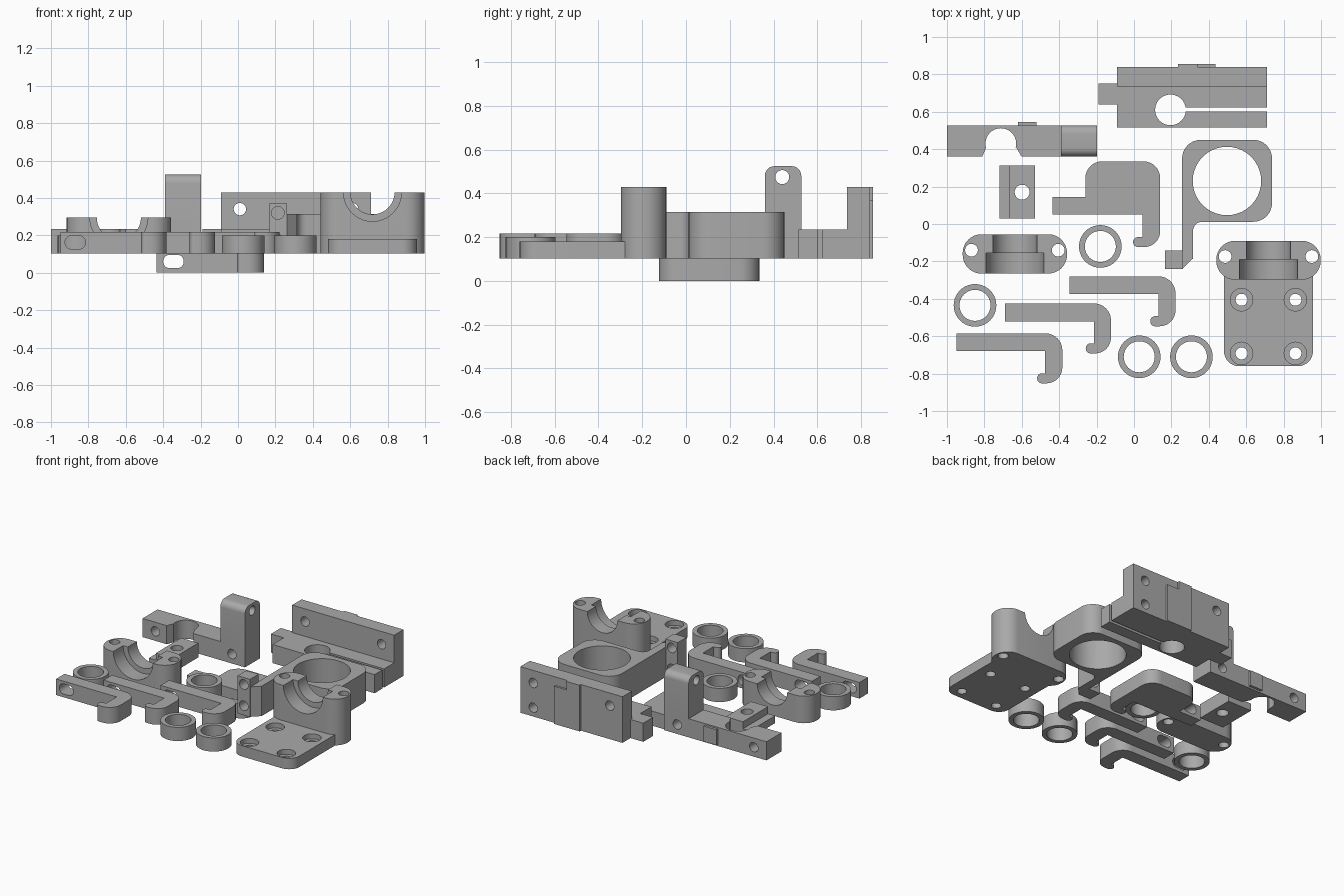
import bpy, math
import bmesh
from mathutils import Vector

cube = bpy.data.objects.get("Cube")
if cube:
    bpy.data.objects.remove(cube, do_unlink=True)

GREY = bpy.data.materials.new("plain grey plastic")
GREY.use_nodes = True
GREY.diffuse_color = (0.4, 0.4, 0.4, 1)
GREY.node_tree.nodes["Principled BSDF"].inputs["Base Color"].default_value = (0.4, 0.4, 0.4, 1)

BED = 0.103   # underside of most parts
BAR = 0.235   # top of the low bars
parts = []


def fillet(corners, steps=8):
    """Outline from (x, y, radius) corners."""
    out = []
    n = len(corners)
    for i, (x, y, *r) in enumerate(corners):
        p = Vector((x, y))
        if not r or r[0] == 0:
            out.append(p)
            continue
        u = (Vector(corners[i - 1][:2]) - p).normalized()
        v = (Vector(corners[(i + 1) % n][:2]) - p).normalized()
        half = u.angle(v) / 2
        c = p + (u + v).normalized() * r[0] / math.sin(half)
        reach = r[0] / math.tan(half)
        a, b = p + u * reach - c, p + v * reach - c
        start = math.atan2(a.y, a.x)
        sweep = (math.atan2(b.y, b.x) - start + math.pi) % math.tau - math.pi
        for k in range(steps + 1):
            t = start + sweep * k / steps
            out.append(c + Vector((math.cos(t), math.sin(t))) * r[0])
    return out


def rect(x0, x1, y0, y1, r=0):
    return fillet([(x0, y0, r), (x1, y0, r), (x1, y1, r), (x0, y1, r)])


def circle(x, y, r, n=40):
    return [Vector((x + r * math.cos(math.tau * k / n), y + r * math.sin(math.tau * k / n)))
            for k in range(n)]


def prism(name, outline, w0, w1, axis="z"):
    """Extrude an outline along an axis from w0 to w1."""
    place = {"z": lambda p, w: (p.x, p.y, w),
             "y": lambda p, w: (p.x, w, p.y),
             "x": lambda p, w: (w, p.x, p.y)}[axis]
    bm = bmesh.new()
    low = [bm.verts.new(place(p, w0)) for p in outline]
    high = [bm.verts.new(place(p, w1)) for p in outline]
    bm.faces.new(low)
    bm.faces.new(high)
    for i in range(len(low)):
        j = (i + 1) % len(low)
        bm.faces.new((low[i], low[j], high[j], high[i]))
    bmesh.ops.recalc_face_normals(bm, faces=bm.faces)
    mesh = bpy.data.meshes.new(name)
    bm.to_mesh(mesh)
    bm.free()
    mesh.materials.append(GREY)
    ob = bpy.data.objects.new(name, mesh)
    bpy.context.collection.objects.link(ob)
    return ob


def combine(ob, tools, operation):
    """Apply booleans, then discard the tools."""
    for tool in tools:
        m = ob.modifiers.new("boolean", "BOOLEAN")
        m.operation, m.solver, m.object = operation, "EXACT", tool
    bpy.context.view_layer.update()
    graph = bpy.context.evaluated_depsgraph_get()
    mesh = bpy.data.meshes.new_from_object(ob.evaluated_get(graph))
    ob.modifiers.clear()
    ob.data = mesh
    for tool in tools:
        bpy.data.objects.remove(tool, do_unlink=True)


def part(name, solids, cuts=()):
    body = solids[0]
    body.name = name
    if len(solids) > 1:
        combine(body, solids[1:], "UNION")
    if cuts:
        combine(body, list(cuts), "DIFFERENCE")
    parts.append(body)


def solid(outline, w0, w1, axis="z"):
    return prism("solid", outline, w0, w1, axis)


def hole(u, v, r, axis="z", w0=-1, w1=1):
    return prism("cutter", circle(u, v, r), w0, w1, axis)


def slot(x, z, y0, y1):
    return prism("cutter", rect(x - 0.055, x + 0.055, z - 0.036, z + 0.036, 0.0355), y0, y1, "y")


# Wall bracket with clamp slot
part("wall_bracket",
     [solid(rect(-0.09, 0.71, 0.515, 0.84), BED, BAR),
      solid(rect(-0.09, 0.71, 0.735, 0.84), BED, 0.43),
      solid(rect(-0.19, -0.05, 0.64, 0.75), BED, BAR),
      solid(rect(0.235, 0.34, 0.82, 0.855), BED, 0.43),
      solid(rect(0.33, 0.435, 0.82, 0.855), BED, 0.37)],
     [hole(0.195, 0.61, 0.082, w1=0.3), solid(rect(0.2, 0.8, 0.601, 0.622), 0, 0.3),
      hole(0.01, 0.34, 0.033, "y"), hole(0.61, 0.34, 0.033, "y"), hole(0.61, 0.165, 0.033, "y")])

# Round holder with arm and drilled tab
arm = fillet([(0.257, 0.2), (0.257, -0.15), (0.257, -0.24), (0.315, -0.185),
              (0.315, 0.012, 0.05), (0.45, 0.012), (0.45, 0.04), (0.3, 0.2)])
part("round_holder",
     [solid(rect(0.257, 0.738, 0.012, 0.45, 0.1), BED, 0.315),
      solid(arm, BED, 0.315),
      solid(rect(0.165, 0.262, -0.24, -0.143), BED, 0.37)],
     [hole(0.497, 0.23, 0.183), hole(0.213, 0.32, 0.034, "y", -0.5, 0),
      hole(0.213, 0.17, 0.034, "y", -0.5, 0)])


# Split bearing seats: a stadium block with a stepped half-round groove
def seat_solid(x, y0, y1, top):
    return solid(rect(x - 0.279, x + 0.279, y0, y1, 0.1), BED, top)


def seat_cuts(x, y0, y1, top):
    mid = (y0 + y1) / 2
    return [hole(x, top, 0.155, "y", y0 - 0.1, mid + 0.005),
            hole(x, top, 0.118, "y", mid - 0.05, y1 + 0.1),
            hole(x - 0.232, mid + 0.02, 0.034), hole(x + 0.232, mid + 0.02, 0.034)]


cap = (-0.637, -0.265, -0.055, 0.295)
part("bearing_cap", [seat_solid(*cap)], seat_cuts(*cap))

base = (0.719, -0.298, -0.09, 0.43)
bolts = [(x, y) for x in (0.575, 0.863) for y in (-0.405, -0.692)]
part("bearing_base",
     [seat_solid(*base), solid(rect(0.481, 0.957, -0.76, -0.15, 0.08), BED, 0.18)],
     seat_cuts(*base) + [hole(x, y, 0.032) for x, y in bolts]
     + [hole(x, y, 0.06, w0=0.145, w1=0.3) for x, y in bolts])

# Three small hooks
for i, (x, y) in enumerate([(-0.345, -0.28), (-0.69, -0.425), (-0.95, -0.585)]):
    shape = [(0, 0), (0.567, 0, 0.09), (0.567, -0.267, 0.085), (0.432, -0.267, 0.026),
             (0.432, -0.213, 0.026), (0.475, -0.213), (0.475, -0.095), (0, -0.095)]
    outline = fillet([(x + c[0], y + c[1], *c[2:]) for c in shape])
    part(f"small_hook_{i + 1}", [solid(outline, BED, 0.217)],
         [slot(x + 0.08, 0.162, y - 0.2, y + 0.1)])

# Wide hook, set lower than the rest
wide = fillet([(-0.435, 0.05), (-0.435, 0.145), (-0.26, 0.145), (-0.26, 0.335, 0.09),
               (0.14, 0.335, 0.09), (0.14, -0.123, 0.085), (-0.005, -0.123, 0.026),
               (-0.005, -0.07, 0.026), (0.045, -0.07), (0.045, 0.05)])
part("wide_hook", [solid(wide, 0, BED)], [slot(-0.345, 0.06, -0.1, 0.25)])

# Spacer rings
for i, (x, y) in enumerate([(-0.18, -0.12), (-0.85, -0.435), (0.028, -0.71), (0.307, -0.71)]):
    part(f"spacer_ring_{i + 1}", [solid(circle(x, y, 0.114), BED, 0.2)], [hole(x, y, 0.083)])

# Notched bar with a drilled upright
flare = fillet([(-0.82, 0.34), (-0.79, 0.41), (-0.63, 0.41), (-0.59, 0.34)])
upright = fillet([(0.36, BED), (0.527, BED), (0.527, 0.525, 0.045), (0.36, 0.525, 0.045)])
part("notched_bar",
     [solid(rect(-1, -0.25, 0.36, 0.527), BED, BAR), solid(upright, -0.39, -0.197, "x"),
      solid(rect(-0.62, -0.52, 0.5, 0.545), 0.115, 0.225)],
     [hole(-0.712, 0.43, 0.082), solid(flare, 0, 0.4),
      hole(0.44, 0.475, 0.032, "x"),
      hole(-0.9, 0.17, 0.033, "y"), hole(-0.3, 0.17, 0.033, "y")])

# Small stepped clip
part("stepped_clip",
     [solid(rect(-0.72, -0.53, 0.03, 0.312), BED, 0.155),
      solid(rect(-0.665, -0.53, 0.03, 0.312), BED, 0.205)],
     [hole(-0.598, 0.17, 0.04)])

# Smooth the round walls and keep the edges crisp
bpy.ops.object.select_all(action="DESELECT")
for ob in parts:
    ob.select_set(True)
bpy.context.view_layer.objects.active = parts[0]
bpy.ops.object.shade_smooth_by_angle(angle=math.radians(30))
